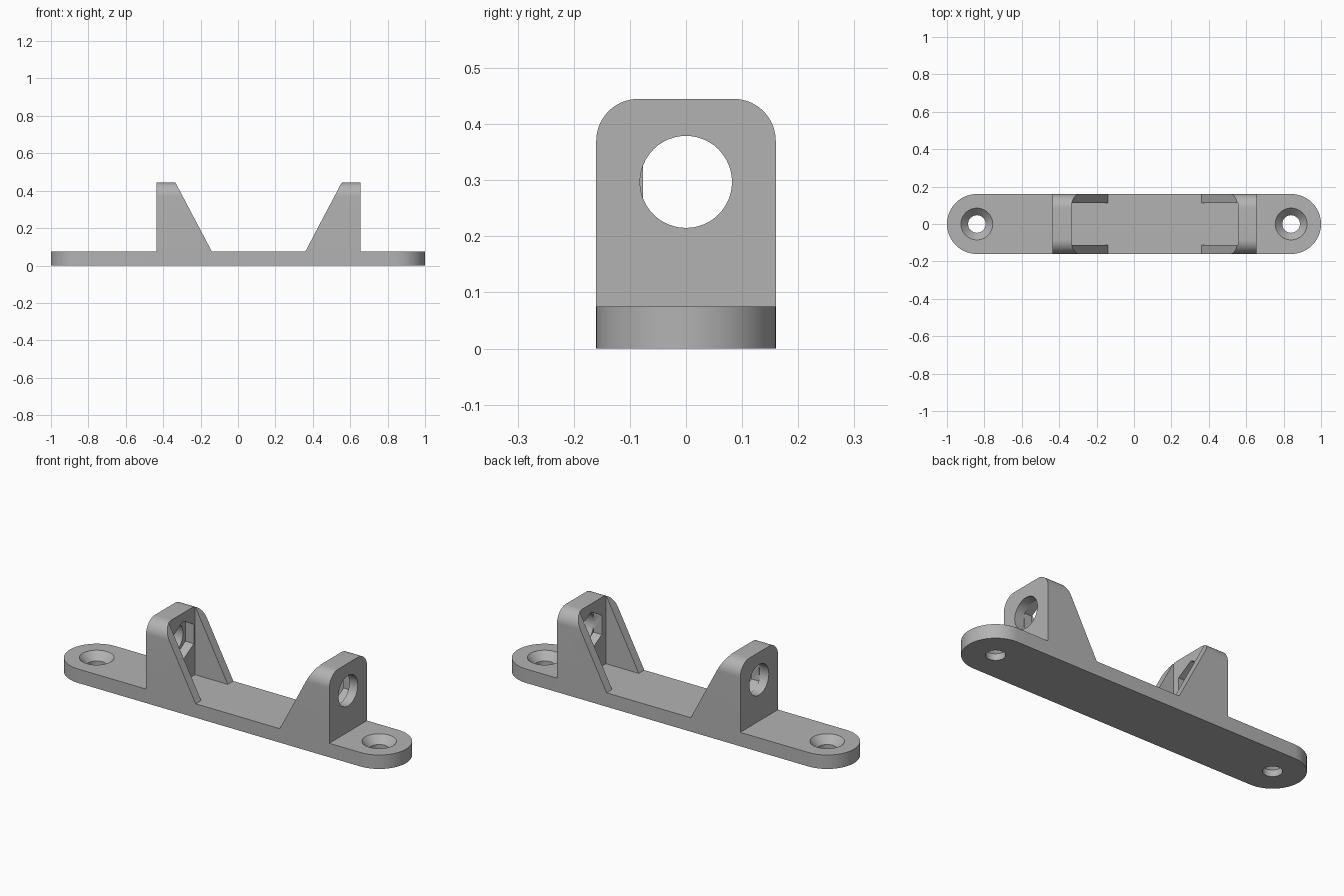
import bpy, bmesh, math
from mathutils import Vector

cube = bpy.data.objects.get("Cube")
if cube:
    bpy.data.objects.remove(cube, do_unlink=True)

# Material
grey = bpy.data.materials.new("plain grey")
grey.use_nodes = True
colour = (0.45, 0.45, 0.45, 1)
grey.diffuse_color = colour
grey.node_tree.nodes["Principled BSDF"].inputs["Base Color"].default_value = colour

BASE_TOP, HALF_W, HEIGHT = 0.075, 0.16, 0.445
BORE_Z, BORE_R = 0.297, 0.082


def loft(name, rings):
    """Closed solid through a stack of equal point rings."""
    bm = bmesh.new()
    loops = [[bm.verts.new(p) for p in ring] for ring in rings]
    n = len(loops[0])
    for a, b in zip(loops, loops[1:]):
        for i in range(n):
            j = (i + 1) % n
            bm.faces.new((a[i], a[j], b[j], b[i]))
    bm.faces.new(loops[0])
    bm.faces.new(loops[-1])
    bmesh.ops.recalc_face_normals(bm, faces=bm.faces)
    mesh = bpy.data.meshes.new(name)
    bm.to_mesh(mesh)
    bm.free()
    mesh.materials.append(grey)
    obj = bpy.data.objects.new(name, mesh)
    bpy.context.collection.objects.link(obj)
    return obj


def prism(name, pts, axis, lo, hi):
    """Extrude a 2D outline along x, y or z."""
    def place(p, t):
        c = list(p)
        c.insert("xyz".index(axis), t)
        return Vector(c)
    return loft(name, [[place(p, t) for p in pts] for t in (lo, hi)])


def arc(cx, cy, r, start, end, n):
    return [(cx + r * math.cos(math.radians(start + (end - start) * i / n)),
             cy + r * math.sin(math.radians(start + (end - start) * i / n)))
            for i in range(n + 1)]


def combine(target, other, operation):
    mod = target.modifiers.new("combine", 'BOOLEAN')
    mod.object, mod.operation, mod.solver = other, operation, 'EXACT'
    bpy.context.view_layer.objects.active = target
    bpy.ops.object.modifier_apply(modifier=mod.name)
    bpy.data.objects.remove(other, do_unlink=True)


# Base plate with rounded ends
end_x = 1 - HALF_W
outline = arc(end_x, 0, HALF_W, -90, 90, 32) + arc(-end_x, 0, HALF_W, 90, 270, 32)
bracket = prism("bracket", outline, "z", 0, BASE_TOP)


# Ribbed uprights, the second one mirrored about the middle of the gap
def upright(name, fx):
    side = [(-0.435, 0.02), (-0.435, HEIGHT), (-0.335, HEIGHT),
            (-0.14, BASE_TOP), (-0.14, 0.02)]
    body = prism(name, [(fx(x), z) for x, z in side], "y", -HALF_W, HALF_W)

    # Rounded top corners
    r = 0.075
    tab = ([(-HALF_W, -0.1), (HALF_W, -0.1)]
           + arc(HALF_W - r, HEIGHT - r, r, 0, 90, 14)
           + arc(r - HALF_W, HEIGHT - r, r, 90, 180, 14))
    # Slight side oversize keeps the rounded cutter off the flat sides
    tab[0], tab[1] = (-HALF_W, -0.1), (HALF_W, -0.1)
    combine(body, prism("rounding", tab, "x", -0.9, 0.9), 'INTERSECT')

    # Open pocket between the two side ribs
    w = 0.113
    pocket = [(-w, BASE_TOP), (w, BASE_TOP), (w, 0.6), (-w, 0.6)]
    combine(body, prism("pocket", pocket, "x", fx(-0.335), fx(-0.05)), 'DIFFERENCE')

    # Round bore from outside, hexagonal nut recess from inside
    bore = arc(0, BORE_Z, BORE_R, 0, 360, 48)[:-1]
    combine(body, prism("bore", bore, "x", fx(-0.5), fx(-0.38)), 'DIFFERENCE')
    nut = arc(0.013, BORE_Z, 0.104, 30, 390, 6)[:-1]
    combine(body, prism("nut_recess", nut, "x", fx(-0.385), fx(-0.30)), 'DIFFERENCE')
    return body


combine(bracket, upright("left_upright", lambda x: x), 'UNION')
combine(bracket, upright("right_upright", lambda x: 0.22 - x), 'UNION')

# Countersunk screw holes
for sx in (-1, 1):
    rings = [[(x, y, z) for x, y in arc(sx * end_x, 0, r, 0, 360, 40)[:-1]]
             for r, z in ((0.047, -0.05), (0.047, 0.035), (0.085, BASE_TOP), (0.085, 0.1))]
    combine(bracket, loft("screw_hole", rings), 'DIFFERENCE')

# Smooth the curves, keep the edges crisp
bpy.ops.object.select_all(action='DESELECT')
bracket.select_set(True)
bpy.context.view_layer.objects.active = bracket
bpy.ops.object.shade_smooth_by_angle(angle=math.radians(25))
